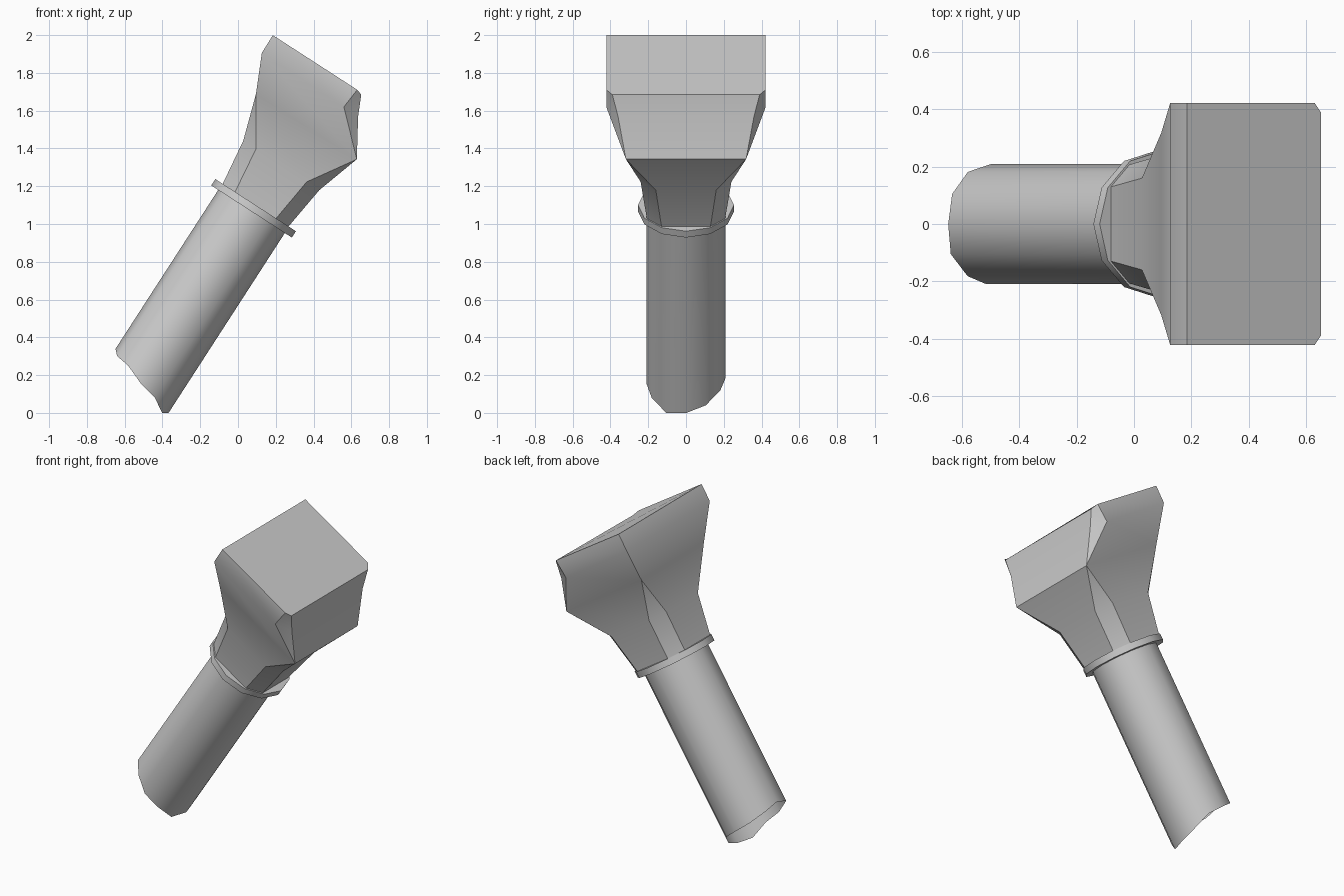
import bpy, bmesh, math
from mathutils import Vector

if "Cube" in bpy.data.objects:
    bpy.data.objects.remove(bpy.data.objects["Cube"])

# Tilted axis frame: s runs along the axis, t across it (towards +x), y stays y
U = Vector((0.543, 0, 0.84)).normalized()
V = Vector((U.z, 0, -U.x))
C = Vector((0.0825, 0, 1.083))


def P(s, t, y):
    return C + U * s + V * t + Vector((0, y, 0))


def loft(name, rings, cap_start=True, cap_end=True):
    bm = bmesh.new()
    vs = [[bm.verts.new(P(*p)) for p in r] for r in rings]
    n = len(rings[0])
    for a, b in zip(vs, vs[1:]):
        for i in range(n):
            j = (i + 1) % n
            bm.faces.new((a[i], a[j], b[j], b[i]))
    if cap_start:
        bm.faces.new(vs[0][::-1])
    if cap_end:
        bm.faces.new(vs[-1])
    bmesh.ops.remove_doubles(bm, verts=bm.verts, dist=0.0005)
    bmesh.ops.recalc_face_normals(bm, faces=bm.faces)
    me = bpy.data.meshes.new(name)
    bm.to_mesh(me)
    bm.free()
    ob = bpy.data.objects.new(name, me)
    bpy.context.collection.objects.link(ob)
    bpy.ops.object.select_all(action='DESELECT')
    ob.select_set(True)
    bpy.context.view_layer.objects.active = ob
    bpy.ops.object.shade_smooth_by_angle(angle=math.radians(35))
    return ob


def circle(r, s):
    # s is one height, or twelve heights for an uneven rim
    hs = s if isinstance(s, list) else [s] * 12
    return [(h, r * math.cos(i * math.pi / 6), r * math.sin(i * math.pi / 6))
            for i, h in enumerate(hs)]


def mirrored(half):
    return half + [(s, t, -y) for s, t, y in reversed(half)]


def octagon(s, a, c):
    return mirrored([(s, -a, c), (s, -c, a), (s, c, a), (s, a, c)])


# Round shaft with a ragged, slanted open end
rim = [-1.155, -1.124, -1.079, -1.068, -1.058, -1.040,
       -1.022, -1.049, -1.060, -1.102, -1.126, -1.172]
loft("shaft", [circle(0.21, rim), circle(0.21, 0.0)], cap_start=False)

# Thin collar
loft("collar", [circle(0.254, -0.02), circle(0.254, 0.02)])

# Flared head: octagon to square, with the +x side cut off upright
loft("head", [
    octagon(0.0, 0.205, 0.127),
    octagon(0.27, 0.24, 0.16),
    octagon(0.515, 0.318, 0.318),
    mirrored([(0.715, -0.41, 0.422), (0.715, -0.41, 0.422),
              (0.71, 0.11, 0.422), (0.71, 0.20, 0.36)]),
    mirrored([(0.825, -0.412, 0.422), (0.825, -0.412, 0.422),
              (0.825, 0.12, 0.422), (0.815, 0.152, 0.39)]),
])
